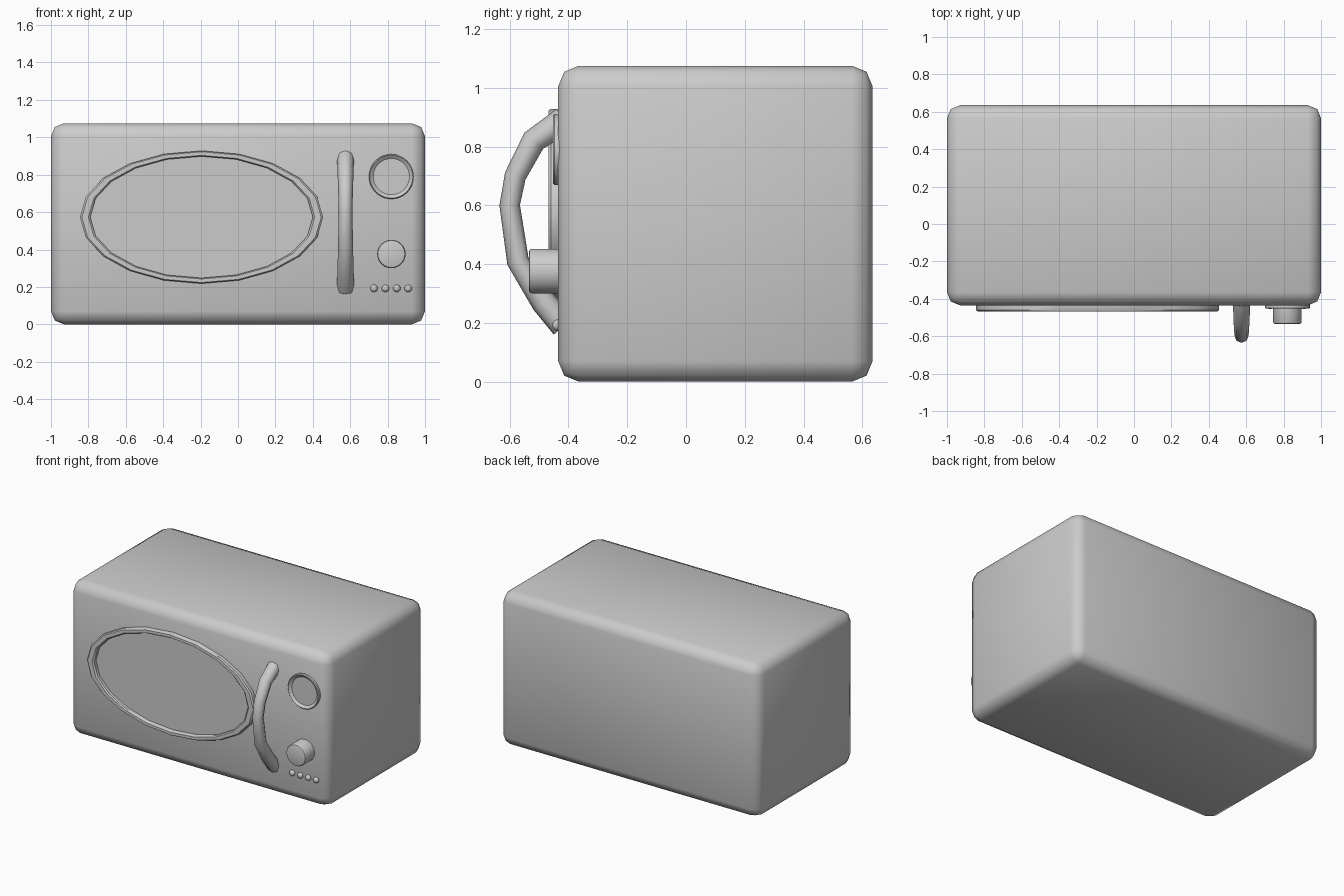
import bpy, bmesh, math
from mathutils import Vector

if "Cube" in bpy.data.objects:
    bpy.data.objects.remove(bpy.data.objects["Cube"])

FRONT = -0.435


def finish(bm, name, angle=35):
    bmesh.ops.recalc_face_normals(bm, faces=bm.faces)
    me = bpy.data.meshes.new(name)
    bm.to_mesh(me)
    bm.free()
    ob = bpy.data.objects.new(name, me)
    bpy.context.collection.objects.link(ob)
    bpy.ops.object.select_all(action='DESELECT')
    ob.select_set(True)
    bpy.context.view_layer.objects.active = ob
    bpy.ops.object.shade_smooth_by_angle(angle=math.radians(angle))
    return ob


def skin(bm, rings, caps=True):
    """Bridge successive vertex rings with quads and cap both ends."""
    n = len(rings[0])
    for a, b in zip(rings, rings[1:]):
        for i in range(n):
            j = (i + 1) % n
            bm.faces.new((a[i], a[j], b[j], b[i]))
    if caps:
        bm.faces.new(rings[0])
        bm.faces.new(rings[-1])


def turned(name, x, z, profile, sides, squash=1.0):
    """Revolve (radius, y) points about a front-facing axis."""
    bm = bmesh.new()
    rings = []
    for r, y in profile:
        rings.append([bm.verts.new((x + r * math.cos(a), y, z + r * squash * math.sin(a)))
                      for a in (2 * math.pi * i / sides for i in range(sides))])
    skin(bm, rings)
    return finish(bm, name)


# Rounded casing
bm = bmesh.new()
bmesh.ops.create_cube(bm, size=1)
for v in bm.verts:
    v.co = Vector((v.co.x * 2, v.co.y * 1.07 + 0.1, (v.co.z + 0.5) * 1.075))
bmesh.ops.bevel(bm, geom=bm.edges[:], offset=0.07, segments=2, profile=0.5, affect='EDGES')
finish(bm, "casing", 50)

# Oval window frame, with the window pane closing its inside
turned("window_frame", -0.195, 0.573,
       [(0.65, FRONT + 0.01), (0.65, -0.46), (0.64, -0.468), (0.605, -0.468),
        (0.595, -0.46), (0.595, FRONT - 0.003)], 20, 0.355 / 0.65)

# Timer dial, with a raised rim around a sunken face
turned("timer_dial", 0.82, 0.79,
       [(0.12, FRONT + 0.01), (0.12, -0.448), (0.115, -0.453),
        (0.097, FRONT - 0.004)], 32)

# Power knob
turned("power_knob", 0.82, 0.376,
       [(0.076, FRONT + 0.01), (0.076, -0.525), (0.072, -0.532), (0.064, -0.535)], 32)

# Row of small round buttons
for i in range(4):
    bm = bmesh.new()
    bmesh.ops.create_uvsphere(bm, u_segments=16, v_segments=10, radius=0.02)
    bmesh.ops.translate(bm, verts=bm.verts, vec=(0.727 + 0.061 * i, FRONT, 0.192))
    finish(bm, f"button_{i + 1}", 60)

# Curved door handle: an octagonal section swept along an arc (y, z, half width, half depth)
path = [(-0.415, 0.19, 0.046, 0.046), (-0.483, 0.27, 0.044, 0.044),
        (-0.572, 0.41, 0.040, 0.038), (-0.600, 0.60, 0.037, 0.035),
        (-0.581, 0.70, 0.039, 0.037), (-0.518, 0.82, 0.043, 0.042),
        (-0.415, 0.89, 0.046, 0.046)]
bm = bmesh.new()
rings = []
for i, (y, z, w, d) in enumerate(path):
    a, b = path[max(i - 1, 0)], path[min(i + 1, len(path) - 1)]
    t = Vector((0, b[0] - a[0], b[1] - a[1])).normalized()
    normal = Vector((0, -t.z, t.y))
    ring = []
    for k in range(8):
        ang = 2 * math.pi * k / 8
        p = Vector((0.575, y, z)) + normal * d * math.cos(ang)
        p.x += w * math.sin(ang)
        ring.append(bm.verts.new(p))
    rings.append(ring)
skin(bm, rings)
finish(bm, "door_handle", 60)
